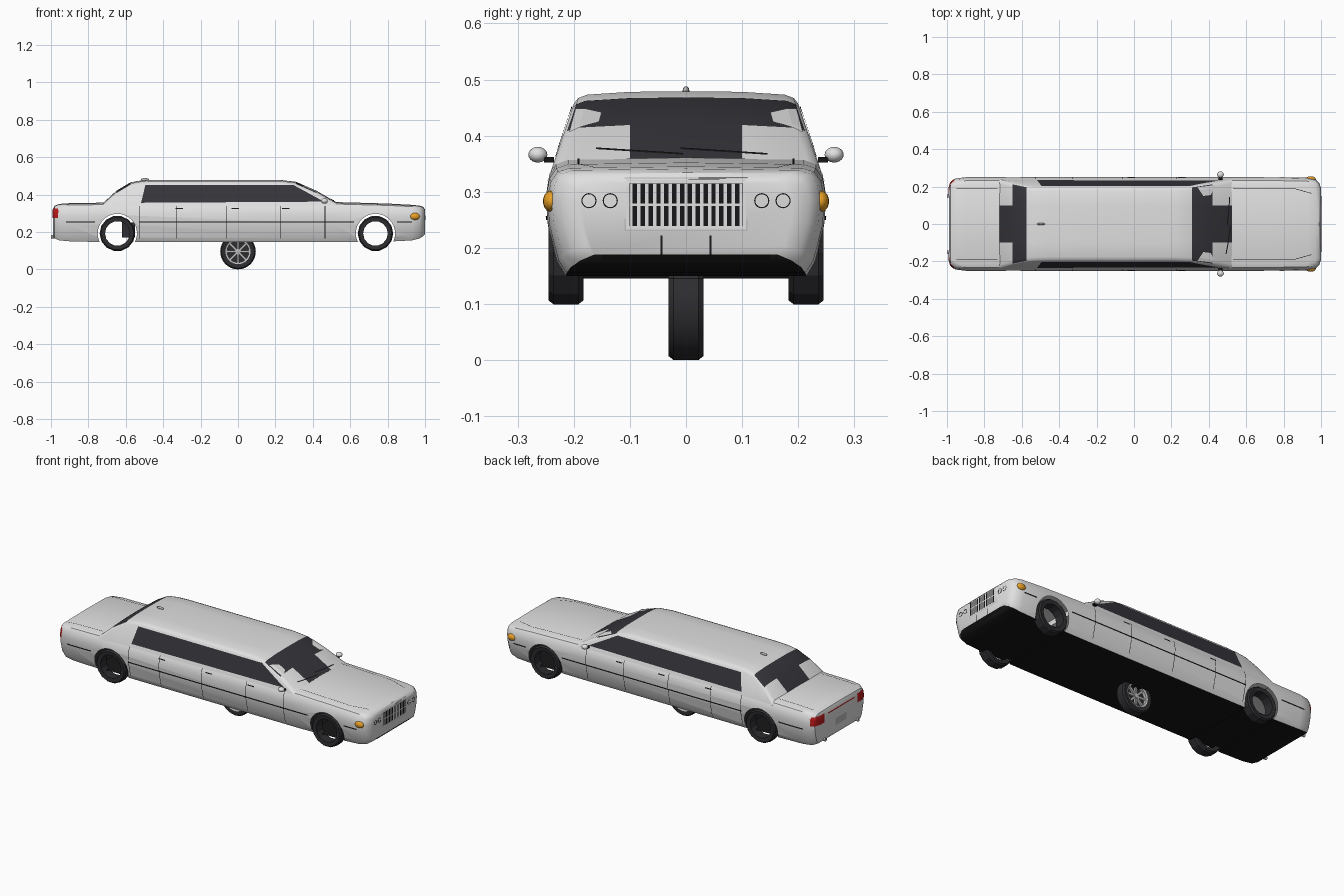
import bpy, bmesh, math
from mathutils import Vector, Matrix
from mathutils.bvhtree import BVHTree

if "Cube" in bpy.data.objects:
    bpy.data.objects.remove(bpy.data.objects["Cube"])


def material(name, r, g, b):
    m = bpy.data.materials.new(name)
    m.use_nodes = True
    m.diffuse_color = (r, g, b, 1)
    m.node_tree.nodes["Principled BSDF"].inputs["Base Color"].default_value = (r, g, b, 1)
    return m


WHITE = material("white paint", 0.75, 0.75, 0.75)
GLASS = material("dark glass", 0.035, 0.035, 0.042)
BLACK = material("black trim", 0.008, 0.008, 0.009)
RUBBER = material("tire rubber", 0.026, 0.026, 0.03)
SILVER = material("silver metal", 0.5, 0.5, 0.5)
ORANGE = material("orange lamp", 0.8, 0.35, 0.02)
RED = material("red lamp", 0.5, 0.01, 0.01)


def finish(name, bm, *mats, smooth=None):
    me = bpy.data.meshes.new(name)
    bm.to_mesh(me)
    bm.free()
    ob = bpy.data.objects.new(name, me)
    bpy.context.collection.objects.link(ob)
    for m in mats:
        me.materials.append(m)
    if smooth:
        bpy.ops.object.select_all(action='DESELECT')
        ob.select_set(True)
        bpy.context.view_layer.objects.active = ob
        bpy.ops.object.shade_smooth_by_angle(angle=math.radians(smooth))
    return ob


def loft(sections, closed_ends=True):
    bm = bmesh.new()
    rings = [[bm.verts.new(p) for p in s] for s in sections]
    n = len(rings[0])
    for a, b in zip(rings, rings[1:]):
        for i in range(n):
            j = (i + 1) % n
            bm.faces.new((a[i], a[j], b[j], b[i]))
    if closed_ends:
        bm.faces.new(rings[0])
        bm.faces.new(rings[-1])
    bmesh.ops.recalc_face_normals(bm, faces=bm.faces)
    return bm


def mirrored(x, half):
    # half section runs from low outer edge up to the centre line
    return [(x, y, z) for y, z in half] + [(x, -y, z) for y, z in reversed(half) if y > 0]


# Lower body: stations of x, half width, top, bottom
SECTION = [(.86, 0), (.92, .12), (.985, .45), (1, .68), (.975, .86), (.925, .95), (.84, .985), (0, 1)]
STATIONS = [(-.99, .19, .32, .18), (-.98, .225, .34, .165), (-.955, .243, .35, .155),
            (-.9, .25, .354, .15), (-.7, .25, .357, .145), (.52, .25, .36, .145),
            (.8, .25, .352, .148), (.93, .247, .345, .155), (.97, .239, .341, .165),
            (.99, .22, .334, .177), (1, .19, .32, .188)]
bm = loft([mirrored(x, [(w * u, b + (t - b) * v) for u, v in SECTION]) for x, w, t, b in STATIONS])
bm.normal_update()
for f in bm.faces:
    f.material_index = int(f.normal.z < -.6)
trees = [BVHTree.FromBMesh(bm)]
body = finish("body", bm, WHITE, BLACK)


# Cabin: stations of x and roof height, glass chosen by position
def cabin_half(t):
    side = lambda z: .238 - (z - .345) * .34
    s = max(t - .022, .335)
    return [(.24, .33), (side(s), s), (side(s) - .008, t - .012), (side(s) - .024, t - .006),
            (.1, t - .001), (0, t)]


CABIN = [(-.72, .356), (-.65, .42), (-.575, .465), (-.52, .475), (-.45, .479), (.22, .479),
         (.31, .468), (.42, .42), (.525, .36)]
bm = loft([mirrored(x, cabin_half(t)) for x, t in CABIN])
bm.normal_update()
for f in bm.faces:
    c = f.calc_center_median()
    inside = max(abs(v.co.y) for v in f.verts) < .214
    f.material_index = int(inside and f.normal.z > .3 and not -.575 < c.x < .31)
trees.append(BVHTree.FromBMesh(bm))
finish("cabin", bm, WHITE, GLASS, smooth=35)

# Wheel arches: open holes in the shell, with a floor closing the underside
ARCHES = [(-.645, .192), (.735, .192)]
R = .105
for cx, cz in ARCHES:
    cut = bmesh.new()
    bmesh.ops.create_cone(cut, cap_ends=True, segments=32, radius1=R, radius2=R, depth=1,
                          matrix=Matrix.Translation((cx, 0, cz)) @ Matrix.Rotation(math.pi / 2, 4, 'X'))
    cutter = finish("arch_cutter", cut)
    mod = body.modifiers.new("arch", 'BOOLEAN')
    mod.operation, mod.solver, mod.object = 'DIFFERENCE', 'EXACT', cutter
    bpy.context.view_layer.objects.active = body
    bpy.ops.object.modifier_apply(modifier=mod.name)
    bpy.data.objects.remove(cutter)
    floor = bmesh.new()
    floor.faces.new([floor.verts.new((cx + x * .12, y * .214, .151)) for x, y in ((-1, -1), (-1, 1), (1, 1), (1, -1))])
    finish("arch_floor", floor, BLACK)
bm = bmesh.new()
bm.from_mesh(body.data)
bm.normal_update()
walls = [f for f in bm.faces if abs(f.normal.y) < .5 and any(
    all(abs(math.hypot(v.co.x - cx, v.co.z - cz) - R) < .004 for v in f.verts) for cx, cz in ARCHES)]
bmesh.ops.delete(bm, geom=walls, context='FACES')
bm.to_mesh(body.data)
bm.free()
body.select_set(True)
bpy.context.view_layer.objects.active = body
bpy.ops.object.shade_smooth_by_angle(angle=math.radians(35))

# Thin plates that follow the surface, seen along one direction
VIEWS = {"side": (Vector((0, 1, 0)), lambda a, b: Vector((a, -2, b))),
         "front": (Vector((-1, 0, 0)), lambda a, b: Vector((2, a, b))),
         "rear": (Vector((1, 0, 0)), lambda a, b: Vector((-2, a, b))),
         "top": (Vector((0, 0, -1)), lambda a, b: Vector((a, b, 2)))}


def plate(name, view, corners, mat, n=8, m=1, mirror=True, lift=.0025):
    ray, start = VIEWS[view]
    c = [Vector(p) for p in corners]
    for sign in ((1, -1) if mirror else (1,)):
        bm = bmesh.new()
        grid = {}
        for i in range(n + 1):
            for j in range(m + 1):
                p = c[0].lerp(c[1], i / n).lerp(c[3].lerp(c[2], i / n), j / m)
                hits = [h for h in (t.ray_cast(start(*p), ray) for t in trees) if h[0]]
                if hits:
                    q = min(hits, key=lambda h: h[3])[0] - ray * lift
                    grid[i, j] = bm.verts.new((q.x, q.y * sign, q.z))
        for i in range(n):
            for j in range(m):
                quad = [(i, j), (i + 1, j), (i + 1, j + 1), (i, j + 1)]
                if all(k in grid for k in quad):
                    f = bm.faces.new([grid[k] for k in quad])
                    f.normal_update()
                    if f.normal.dot(Vector((ray.x, ray.y * sign, ray.z))) > 0:
                        f.normal_flip()
        finish(name, bm, mat)


def bar(name, view, a0, a1, b0, b1, mat, **kw):
    plate(name, view, [(a0, b0), (a1, b0), (a1, b1), (a0, b1)], mat, **kw)


# Side glass, belt stripe, door seams and handles
plate("side_window", "side", [(-.518, .356), (.46, .362), (.295, .452), (-.495, .452)], GLASS, n=24, m=4)
for a, b in ((-.92, -.765), (-.53, .62), (.85, .93)):
    bar("side_stripe", "side", a, b, .25, .257, BLACK, n=10)
for x in (-.525, -.33, -.06, .225, .465):
    bar("door_seam", "side", x - .0015, x + .0015, .165, .34, BLACK, n=1, m=16)
for x in (-.315, -.015, .255):
    bar("door_handle", "side", x - .02, x + .02, .322, .328, BLACK)

# Hood and trunk seams, windshield corner panels
bar("trunk_seam", "top", -.95, -.73, .19, .193, BLACK)
bar("hood_seam", "top", .53, .85, .19, .193, BLACK)
plate("hood_seam_front", "top", [(.85, .19), (.95, .162), (.95, .165), (.85, .193)], BLACK)
plate("windshield_corner", "top", [(.34, .197), (.435, .208), (.41, .155), (.37, .15)], WHITE, n=5, m=3, lift=.004)
for y in (-.09, .06):
    plate("wiper", "front", [(y - .07, .376), (y + .085, .366), (y + .085, .369), (y - .07, .379)], BLACK, mirror=False, lift=.004)

# Grille, number plate and bumper lip
bar("grille_frame", "front", -.11, .11, .23, .325, SILVER, mirror=False, lift=.001)
bar("grille_surround", "front", -.107, .107, .233, .322, WHITE, mirror=False, lift=.002)
bar("grille_back", "front", -.102, .102, .239, .315, BLACK, mirror=False, lift=.003)
for i in range(15):
    y = -.098 + i * .014
    bar("grille_bar", "front", y - .003, y + .003, .239, .315, WHITE, n=1, m=3, mirror=False, lift=.004)
bar("grille_crossbar", "front", -.102, .102, .275, .279, WHITE, mirror=False, lift=.005)
bar("number_plate_edge", "front", .042, .045, .187, .222, BLACK, n=1, m=3)
bar("bumper_lip", "front", -.15, .15, .178, .188, BLACK, mirror=False)

# Tail lamps
bar("tail_lamp", "rear", .15, .238, .275, .325, RED, m=4)
bar("tail_lamp_side", "side", -.988, -.962, .275, .325, RED, m=4)
bar("tail_strip", "rear", -.12, .12, .312, .319, RED, mirror=False)
bar("rear_plate", "rear", -.05, .05, .22, .26, SILVER, mirror=False)


def ball(name, at, size, mat):
    bm = bmesh.new()
    bmesh.ops.create_uvsphere(bm, u_segments=16, v_segments=10, radius=1,
                              matrix=Matrix.Translation(at) @ Matrix.Diagonal((*size, 1)))
    finish(name, bm, mat, smooth=60)


def lathe(name, at, axis, profile, segs, mat, smooth=None):
    # profile holds radius and offset along the axis, as a closed loop
    turn = Vector((0, 0, 1)).rotation_difference(Vector(axis)).to_matrix()
    rings = [[Vector(at) + turn @ Vector((r * math.cos(a), r * math.sin(a), h)) for r, h in profile]
             for a in (2 * math.pi * k / segs for k in range(segs + 1))]
    bm = loft(rings, closed_ends=False)
    bmesh.ops.remove_doubles(bm, verts=bm.verts, dist=1e-5)
    bmesh.ops.recalc_face_normals(bm, faces=bm.faces)
    finish(name, bm, mat, smooth=smooth)


def box(name, at, size, mat, turn=Matrix()):
    bm = bmesh.new()
    bmesh.ops.create_cube(bm, size=1, matrix=Matrix.Translation(at) @ turn @ Matrix.Diagonal((*size, 1)))
    finish(name, bm, mat)


# Paired lamps, mirrors, exhausts and tires
TIRE = [(.066, -.028), (.088, -.031), (.095, -.022), (.095, .022), (.088, .031), (.066, .028)]
for s in (-1, 1):
    for y in (.135, .173):
        lathe("headlamp_ring", (1, s * y, .284), (1, 0, 0),
              [(.0115, -.004), (.0115, .001), (.0135, .001), (.0135, -.004)], 20, BLACK)
    ball("turn_lamp", (.945, s * .24, .283), (.027, .015, .019), ORANGE)
    ball("mirror", (.462, s * .264, .366), (.018, .017, .014), WHITE)
    box("mirror_foot", (.462, s * .244, .357), (.02, .018, .01), BLACK)
    lathe("exhaust", (-.975, s * .15, .175), (1, 0, 0), [(.005, -.025), (.009, -.025), (.009, .04), (.005, .04)], 12, SILVER)
    for cx, cz in ARCHES:
        lathe("tire", (cx, s * .214, cz), (0, 1, 0), TIRE, 14, RUBBER)

# Lone wheel under the middle of the floor
HUB = (0, 0, .095)
lathe("middle_tire", HUB, (0, 1, 0), TIRE, 32, RUBBER, smooth=35)
lathe("middle_rim", HUB, (0, 1, 0), [(.058, -.026), (.067, -.029), (.067, .029), (.058, .026)], 32, SILVER, smooth=35)
lathe("middle_hub", HUB, (0, 1, 0), [(.001, -.024), (.014, -.022), (.014, .022), (.001, .024)], 16, SILVER)
lathe("rim_back", HUB, (0, 1, 0), [(.001, -.008), (.06, -.008), (.06, .008), (.001, .008)], 24, RUBBER)
for k in range(8):
    turn = Matrix.Rotation(k * math.pi / 4, 4, 'Y')
    box("middle_spoke", Vector(HUB) + turn @ Vector((.036, 0, 0)), (.052, .036, .012), SILVER, turn)

# Tank behind the rear wheel and roof aerial
box("rear_tank", (-.585, 0, .21), (.07, .2, .08), RUBBER)
ball("roof_aerial", (-.497, 0, .48), (.022, .006, .008), SILVER)
